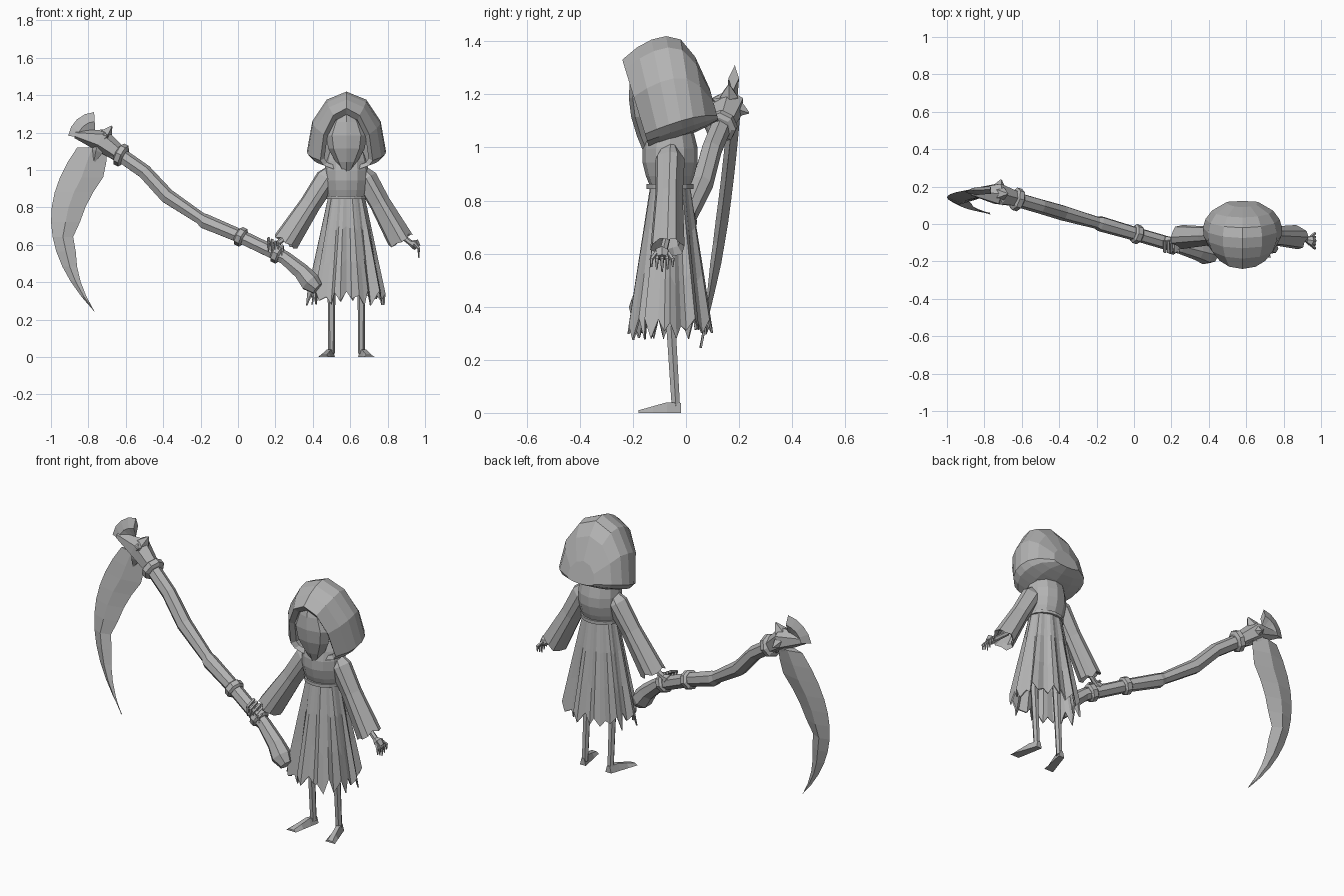
import bpy, bmesh, random
from math import sin, cos, pi, sqrt
from mathutils import Vector

random.seed(4)
if "Cube" in bpy.data.objects:
    bpy.data.objects.remove(bpy.data.objects["Cube"])

grey = bpy.data.materials.new("plain_grey")
grey.use_nodes = True
grey.diffuse_color = (.45, .45, .45, 1)
grey.node_tree.nodes["Principled BSDF"].inputs["Base Color"].default_value = grey.diffuse_color

UP = Vector((0, 0, 1))
BODY = Vector((.58, -.06, 0))


def mix(start, end, amount):
    return start + (end - start) * amount


def steps(count):
    """Evenly spaced values from zero to one."""
    return [index / (count - 1) for index in range(count)]


def angles(count):
    return [2 * pi * index / count for index in range(count)]


def loft(name, rings):
    """Skin a list of equal-length closed rings and cap both ends."""
    bm = bmesh.new()
    rows = [[bm.verts.new(point) for point in ring] for ring in rings]
    for lower, upper in zip(rows, rows[1:]):
        for index in range(len(lower)):
            before = index - 1
            bm.faces.new((lower[before], lower[index], upper[index], upper[before]))
    bm.faces.new(rows[0])
    bm.faces.new(rows[-1])
    bmesh.ops.recalc_face_normals(bm, faces=bm.faces)
    mesh = bpy.data.meshes.new(name)
    bm.to_mesh(mesh)
    bm.free()
    mesh.materials.append(grey)
    bpy.context.collection.objects.link(bpy.data.objects.new(name, mesh))


def ellipse(centre, direction, width, depth, count, ragged=0.0):
    """Ring square to a direction, with its depth running along y."""
    direction = direction.normalized()
    along_depth = (Vector((0, 1, 0)) - direction * direction.y).normalized()
    along_width = along_depth.cross(direction)
    return [centre + along_width * width * cos(angle) + along_depth * depth * sin(angle)
            + direction * random.uniform(-ragged, ragged) for angle in angles(count)]


def tube(name, path, radii, sides=6):
    points = [Vector(point) for point in path]
    rings = []
    for index, (point, radius) in enumerate(zip(points, radii)):
        before = points[max(index - 1, 0)]
        after = points[min(index + 1, len(points) - 1)]
        rings.append(ellipse(point, after - before, radius, radius, sides))
    loft(name, rings)


def plate(name, edges, thickness):
    """Sharp-edged plate between matching outer and inner edge points."""
    rings = []
    for outer, inner in edges:
        middle = mix(outer, inner, .5)
        ridge = Vector((0, min(thickness, (outer - inner).length / 5), 0))
        rings.append([outer, middle + ridge, inner, middle - ridge])
    loft(name, rings)


# Hood: arched sections from the peaked rim to the back, with a sunken opening
def hood_section(t):
    bend = (t - .55) / .45
    top = Vector((BODY.x, mix(-.24, .09, t), 1.42 - (.2 if bend > 0 else .06) * bend ** 2))
    bottom = Vector((BODY.x, mix(-.145, .12, t), mix(1.02, 1.11, t)))
    half_width = .212 * sqrt(1 - ((t - .45) / .6) ** 2)
    section = []
    for angle in angles(12):
        height = .1 + sin(angle) * (.9 if sin(angle) > 0 else .17)
        point = mix(bottom, top, height)
        point.x += half_width * cos(angle)
        section.append(point)
    return section


rim = hood_section(0)
rim_centre = sum(rim, Vector()) / len(rim)
lip = [mix(rim_centre, point, .84) + Vector((0, .02, 0)) for point in rim]
recess = [point + Vector((0, .06, 0)) for point in lip]
loft("hood", [recess, lip] + [hood_section(t) for t in steps(7)])

# Face: faceted convex mask filling the opening
face_rings = []
for t in steps(6):
    half_width = .015 + .095 * sin(pi * t ** 1.2)
    front = mix(-.155, -.2, t) - .035 * sin(pi * t)
    face_rings.append([Vector((BODY.x + half_width * cos(angle), front + .05 * (1 + sin(angle)),
                               mix(.97, 1.33, t))) for angle in angles(8)])
loft("face", face_rings)

# Bodice with draped cowl, and a belt
bodice_rings = []
for t in steps(6):
    swell = sin(pi * t)
    centre = BODY + UP * mix(.84, 1.1, t)
    bodice_rings.append(ellipse(centre, UP, .098 + .02 * swell, .07 + .036 * swell, 12))
loft("bodice", bodice_rings)
loft("belt", [ellipse(BODY + UP * height, UP, .108, .088, 16) for height in (.844, .862)])

# Pleated skirt with ragged hem, turned up inside
PLEATS = 40
folds = [random.uniform(.97, 1.04) if index % 4 < 2 else random.uniform(.84, .92) for index in range(PLEATS)]
hem = [(.29 if index % 2 else .335) + random.uniform(-.015, .025) for index in range(PLEATS)]
skirt_rings = []
for drop, inset in [(0, 0), (.3, 0), (.65, 0), (1, 0), (1, .008), (.1, .01)]:
    row = []
    for angle, fold, bottom in zip(angles(PLEATS), folds, hem):
        pleat = mix(1, fold, min(1, .3 + drop))
        width = mix(.1, .212, drop) * pleat - inset
        depth = mix(.076, .158, drop) * pleat - inset
        row.append(BODY + Vector((width * cos(angle), depth * sin(angle), mix(.85, bottom, drop))))
    skirt_rings.append(row)
loft("skirt", skirt_rings)


# Flared sleeves, hollow at the ragged cuff
def sleeve(name, shoulder, cuff):
    rings = []
    for t, radius, ragged in [(-.12, .036, 0), (0, .06, 0), (.4, .056, 0), (1, .07, .014), (.95, .05, 0), (.6, .03, 0)]:
        centre = mix(shoulder, cuff, t)
        ring = ellipse(centre, cuff - shoulder, radius, radius * .92, 12, ragged)
        rings.append([mix(centre, point, .86 if index % 3 == 1 else 1) for index, point in enumerate(ring)])
    loft(name, rings)


for side, sign, reach, cuff_height in (("right", -1, .325, .615), ("left", 1, .29, .625)):
    shoulder = BODY + Vector((sign * .105, 0, .955))
    cuff = BODY + Vector((sign * reach, -.01, cuff_height))
    sleeve(side + "_sleeve", shoulder, cuff)
    # Wrist and palm carry on outward from the cuff
    palm = cuff + Vector((sign * .075, -.02, -.02))
    tube(side + "_hand", [mix(shoulder, cuff, .85), mix(cuff, palm, .7), palm, palm + Vector((sign * .015, 0, -.02))],
         [.014, .015, .028, .02])
    # Left fingers hang loose, right fingers curl around the shaft
    for finger in range(-2, 3):
        if sign > 0:
            knuckle = palm + Vector((0, finger * .01, 0))
            bend = palm + Vector((.022, finger * .02, -.025))
            path = [knuckle, bend, bend - UP * (.05 - .01 * abs(finger))]
        else:
            knuckle = palm + Vector((finger * .018 + .02, 0, .02 - finger * .01))
            bend = knuckle + Vector((0, -.06, -.02))
            path = [knuckle, bend, bend - UP * .05]
        tube(side + "_finger", path, [.009, .008, .003], 5)

# Thin legs and wedge feet
for side, sign in (("right", -1), ("left", 1)):
    hip = BODY + Vector((sign * .08, -.01, .55))
    ankle = BODY + Vector((sign * .08, .022, .02))
    tube(side + "_leg", [hip, mix(hip, ankle, .5), ankle], [.025, .02, .018])
    foot_rings = []
    for t in steps(4):
        half_width = .018 + .012 * t
        height = .01 + .045 * (1 - t) * (1 if t else .6)
        middle = Vector((ankle.x + sign * .042 * t, mix(-.018, -.178, t), 0))
        foot_rings.append([middle + Vector((half_width * across, 0, height * rise))
                           for across, rise in ((-1, 0), (1, 0), (.5, 1), (-.5, 1))])
    loft(side + "_foot", foot_rings)


# Gnarled scythe shaft, leaning back as it runs outward
def on_shaft(x, z):
    return Vector((x, -.05 - .29 * x, z))


shaft = [on_shaft(x, z) for x, z in [(.425, .365), (.385, .4), (.34, .455), (.25, .53), (0, .65), (-.18, .725),
                                     (-.2, .74), (-.38, .86), (-.5, .99), (-.73, 1.15)]]
tube("scythe_shaft", shaft, [.035, .056, .046, .038, .038, .042, .034, .042, .04, .04], 7)

# Bindings wrapped around the shaft
for x, z, radius in ((.21, .552, .052), (.015, .643, .052), (-.625, 1.08, .062)):
    direction = on_shaft(-1, .5) - on_shaft(0, 0)
    tube("shaft_binding", [on_shaft(x, z) + direction * shift for shift in (-.02, -.012, .012, .02)],
         [radius * .75, radius, radius, radius * .75], 8)

# Scythe head: lumpy socket with spikes
hub = on_shaft(-.73, 1.16)
tube("scythe_socket", [on_shaft(-.64, 1.09), hub, hub + Vector((-.14, .01, .03))], [.045, .062, .02])
for offset in [(.055, 0, .075), (.02, .075, -.03), (-.04, 0, -.12), (.03, -.06, .025), (.06, -.01, -.1)]:
    tip = hub + Vector(offset)
    tube("socket_spike", [hub, mix(hub, tip, .5), tip], [.045, .034, .004], 5)

# Short crescent fin behind the head
fin_edges = []
for t in steps(5):
    angle = pi * mix(.95, .52, t)
    spoke = Vector((cos(angle), .08 * sin(angle), sin(angle)))
    root = hub + Vector((-.03, .01, 0))
    fin_edges.append((root + spoke * .15, root + spoke * .05))
plate("rear_fin", fin_edges, .035)

# Curved blade: a bowed back, tapering to the point, with one notch
blade_edges = []
for index, t in enumerate(steps(12)):
    width = min(.28 * (1 - t), .16 + .5 * t) * (.85 if index == 6 else 1) + .002
    back = Vector((-.86 - .638 * t + .728 * t * t, mix(.185, .06, t * (.6 + .4 * t)), mix(1.12, .245, t)))
    blade_edges.append((back, back + Vector((width, -.01, 0))))
plate("scythe_blade", blade_edges, .024)
